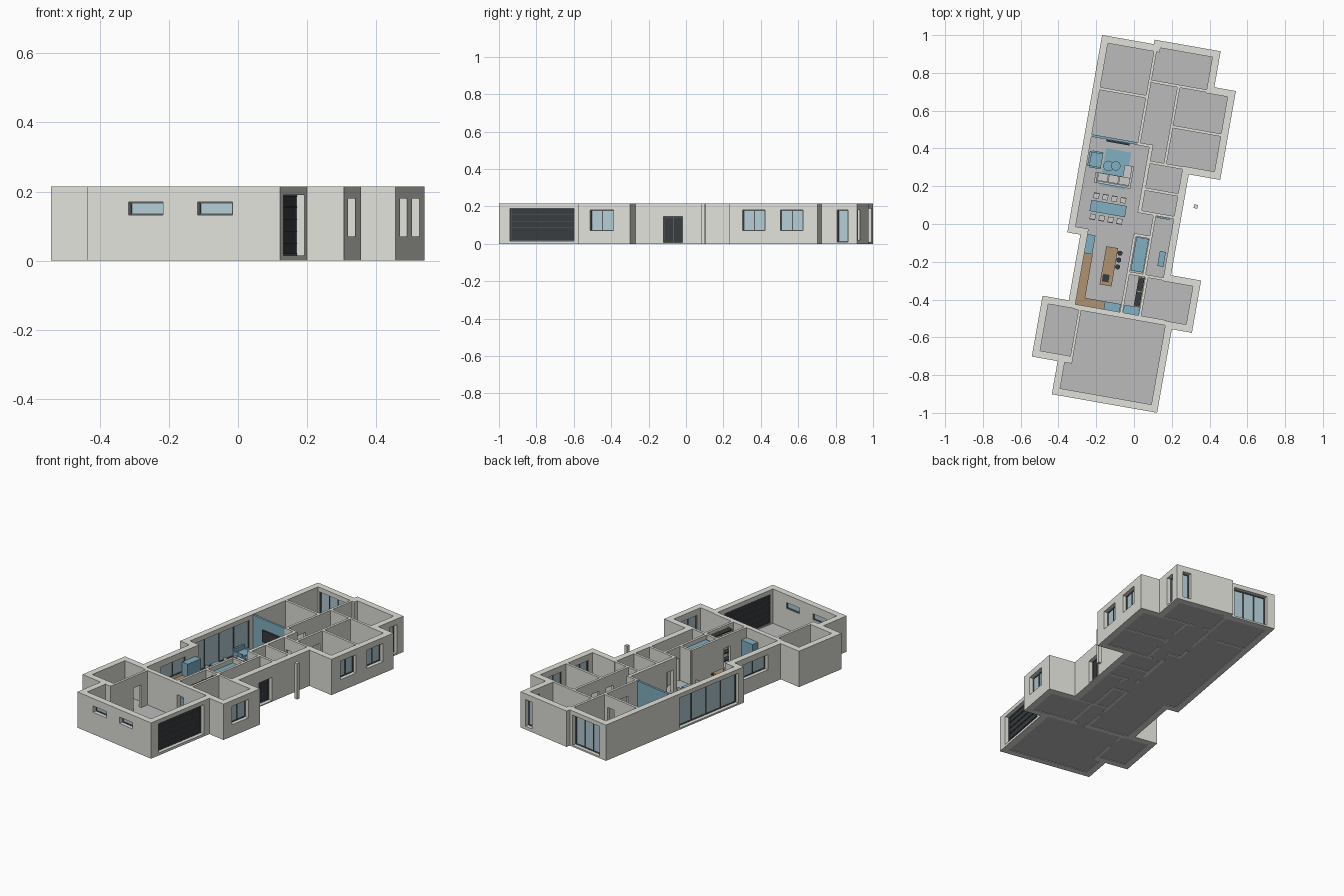
import bpy, bmesh
from math import radians
from mathutils import Matrix

if "Cube" in bpy.data.objects:
    bpy.data.objects.remove(bpy.data.objects["Cube"])

H, T, DOOR = 0.215, 0.038, 0.145          # wall height, outer wall thickness, inner door height
TURN = Matrix.Rotation(radians(-10), 4, 'Z')  # the plan is drawn square, then turned
OUTLINE = [(-.34, .956), (-.062, .956), (-.062, .98), (.293, .98), (.293, .787), (.409, .787),
           (.409, .309), (.24, .309), (.24, -.233), (.402, -.233), (.402, -.514), (.294, -.514),
           (.294, -.963), (-.272, -.963), (-.272, -.785), (-.411, -.785), (-.411, -.458),
           (-.27, -.458), (-.27, -.105), (-.34, -.105)]


def mat(name, r, g, b):
    m = bpy.data.materials.new(name)
    m.diffuse_color = (r, g, b, 1)
    m.use_nodes = True
    m.node_tree.nodes["Principled BSDF"].inputs["Base Color"].default_value = m.diffuse_color
    return m


BLUE = mat("blue", .22, .43, .54)
GLASS = mat("glass", .45, .6, .66)
WOOD = mat("wood", .43, .29, .16)
DARK = mat("dark", .04, .045, .05)
FRAME = mat("frame", .1, .11, .12)
FLOOR = mat("floor", .5, .5, .5)
WALL = mat("wall", .75, .75, .7)
PALE = mat("pale", .75, .75, .72)


def finish(name, bm, m=None):
    bmesh.ops.recalc_face_normals(bm, faces=bm.faces)
    me = bpy.data.meshes.new(name)
    bm.to_mesh(me)
    bm.free()
    ob = bpy.data.objects.new(name, me)
    bpy.context.collection.objects.link(ob)
    ob.matrix_world = TURN
    if m:
        me.materials.append(m)
    return ob


def cube(bm, x0, x1, y0, y1, z0, z1):
    mtx = Matrix.Translation(((x0 + x1) / 2, (y0 + y1) / 2, (z0 + z1) / 2)) \
        @ Matrix.Diagonal((x1 - x0, y1 - y0, z1 - z0, 1))
    bmesh.ops.create_cube(bm, size=1, matrix=mtx)


def boxes(name, items, m=None):
    bm = bmesh.new()
    for b in items:
        cube(bm, *b)
    return finish(name, bm, m)


def rods(name, items, m, sides=24):
    # upright cylinders: x, y, radius, z0, z1
    bm = bmesh.new()
    for x, y, r, z0, z1 in items:
        bmesh.ops.create_cone(bm, cap_ends=True, segments=sides, radius1=r, radius2=r, depth=z1 - z0,
                              matrix=Matrix.Translation((x, y, (z0 + z1) / 2)))
    ob = finish(name, bm, m)
    for p in ob.data.polygons:
        p.use_smooth = abs(p.normal.z) < .5


def plan(name, keep_ring, z0, z1, m):
    # outline inset by the wall thickness; keep the ring (walls) or the middle (floor)
    bm = bmesh.new()
    mid = bm.faces.new([bm.verts.new((x, y, z0)) for x, y in reversed(OUTLINE)])
    bm.normal_update()
    ring = bmesh.ops.inset_region(bm, faces=[mid], thickness=T, use_boundary=True, use_even_offset=True)["faces"]
    bmesh.ops.delete(bm, geom=[mid] if keep_ring else ring, context='FACES')
    up = bmesh.ops.extrude_face_region(bm, geom=bm.faces[:], use_keep_orig=True)["geom"]
    bmesh.ops.translate(bm, vec=(0, 0, z1 - z0), verts=[g for g in up if isinstance(g, bmesh.types.BMVert)])
    return finish(name, bm, m)


walls = plan("outer_walls", True, 0, H, WALL)
plan("floor", False, .003, .009, FLOOR)

# Openings in the outer walls, with frames and panes
cuts = []


def along(axis, a, b, d0, d1, z0, z1):
    d0, d1 = sorted((d0, d1))
    return (d0, d1, a, b, z0, z1) if axis == 'x' else (a, b, d0, d1, z0, z1)


def opening(name, axis, pos, side, a, b, z0, z1, panes=2, rows=1, m=GLASS):
    # pos = outer face of the wall, side = +1/-1 outward direction
    cuts.append(along(axis, a, b, pos + side * .01, pos - side * (T + .01), z0, z1))
    f, near, far = .005, pos - side * .022, pos - side * .034
    bars = [along(axis, a, b, near, far, z, z + f) for z in (z0, z1 - f)]
    bars += [along(axis, s, s + f, near, far, z0 + f, z1 - f)
             for s in [a + i * (b - a - f) / panes for i in range(panes + 1)]]
    bars += [along(axis, a + f, b - f, near, far, z0 + i * (z1 - z0) / rows - .001, z0 + i * (z1 - z0) / rows + .001)
             for i in range(1, rows)]
    boxes(name + "_frame", bars, FRAME)
    boxes(name + "_pane", [along(axis, a + .002, b - .002, pos - side * .026, pos - side * .03,
                                 z0 + .002, z1 - .002)], m)


opening("bedroom_window_a", 'x', .409, 1, .38, .50, .07, .18)
opening("bedroom_window_b", 'x', .409, 1, .585, .707, .07, .18)
opening("office_window", 'x', .402, 1, -.45, -.322, .07, .18)
opening("side_glass_door", 'x', .293, 1, .872, .93, .01, .18, 1)
opening("back_narrow_window", 'y', .98, 1, .205, .255, .02, .18, 1)
opening("back_slider", 'y', .956, 1, -.29, -.085, .01, .19, 3)
opening("living_slider", 'x', -.34, -1, -.065, .39, .01, .19, 4)
opening("kitchen_window", 'x', -.27, -1, -.36, -.17, .09, .18)
opening("garage_window_a", 'y', -.963, -1, -.152, -.05, .132, .17, 1)
opening("garage_window_b", 'y', -.963, -1, .051, .153, .132, .17, 1)
opening("garage_door", 'x', .294, 1, -.905, -.555, .015, .19, 1, 5, DARK)
opening("front_door", 'x', .24, 1, -.08, .022, .006, .145, 2, 1, DARK)

cutter = boxes("wall_cutter", cuts)
cutter.hide_render = True
mod = walls.modifiers.new("openings", 'BOOLEAN')
mod.operation, mod.solver, mod.object = 'DIFFERENCE', 'EXACT', cutter
cut_mesh = bpy.data.meshes.new_from_object(walls.evaluated_get(bpy.context.evaluated_depsgraph_get()))
walls.modifiers.clear()
walls.data = cut_mesh
bpy.data.objects.remove(cutter)

# Inner walls, each with optional doorways
inner = []


def inner_wall(axis, pos, a, b, doors=(), t=.015):
    s = a
    for d0, d1 in sorted(doors):
        inner.append(along(axis, s, d0, pos - t / 2, pos + t / 2, 0, H))
        inner.append(along(axis, d0, d1, pos - t / 2, pos + t / 2, DOOR, H))
        s = d1
    inner.append(along(axis, s, b, pos - t / 2, pos + t / 2, 0, H))


inner_wall('y', .675, -.302, -.055, [(-.13, -.08)])
inner_wall('x', -.048, .43, .942, [(.50, .56)])
inner_wall('y', .76, -.04, .26, [(.0, .055)])
inner_wall('x', .107, .34, .755, [(.46, .515), (.57, .625)])
inner_wall('y', .543, .11, .371)
inner_wall('y', .337, .02, .235, [(.04, .08)])
inner_wall('y', .422, -.055, .01)
inner_wall('x', .018, .07, .43, [(.09, .14), (.355, .41)], .02)
inner_wall('y', .192, .028, .202)
inner_wall('y', .07, .008, .202, [(.03, .08)])
inner_wall('x', .10, -.255, .063, [(-.04, .015)])
inner_wall('y', -.055, .012, .10)
inner_wall('x', .015, -.472, -.055, [(-.35, -.30)])
inner_wall('y', -.26, .02, .21)
inner_wall('x', .115, -.472, -.266)
inner_wall('y', -.486, -.232, .257, [(.03, .08)], .028)
inner_wall('x', -.203, -.785, -.495, [(-.61, -.55)])
inner_wall('y', -.766, -.238, -.203, (), T)
boxes("inner_walls", inner, WALL)
boxes("porch_post", [(.296, .316, .138, .158, 0, H)], WALL)

# Living room
boxes("feature_wall", [(-.302, -.055, .416, .429, .005, H - .003)], BLUE)
boxes("television", [(-.22, -.097, .405, .415, .08, .15)], DARK)
boxes("rug", [(-.215, -.08, .17, .37, .009, .012)], BLUE)
boxes("sofa", [(-.235, -.052, .192, .237, .012, .036), (-.235, -.052, .18, .192, .012, .06),
               (-.102, -.064, .237, .30, .012, .036), (-.064, -.052, .192, .30, .012, .055),
               (-.247, -.235, .18, .237, .012, .048)], PALE)
boxes("sofa_cushions", [(-.232 + i * .057, -.178 + i * .057, .194, .236, .036, .044) for i in range(3)], PALE)
boxes("armchair", [(-.285, -.225, .265, .335, .01, .04), (-.297, -.285, .26, .34, .01, .065),
                   (-.285, -.225, .255, .265, .01, .05), (-.285, -.225, .335, .345, .01, .05)], BLUE)
rods("coffee_tables", [(-.186, .279, .028, .034, .04), (-.148, .286, .025, .042, .048),
                       (-.186, .279, .006, .012, .034), (-.148, .286, .006, .012, .042)], BLUE)

# Dining table and eight chairs
boxes("dining_table", [(-.244, -.054, .027, .087, .058, .064)] +
      [(x, x + .008, y, y + .008, .009, .058) for x in (-.238, -.068) for y in (.032, .074)], BLUE)
chairs = []
for i in range(4):
    for y, s in ((.113, 1), (0, -1)):
        x, back = -.222 + i * .048, sorted((y + s * .011, y + s * .016))
        chairs.append((x - .015, x + .015, y - .015, y + .015, .036, .041))
        chairs.append((x - .015, x + .015, *back, .041, .078))
        chairs += [(x + dx, x + dx + .004, y + dy, y + dy + .004, .009, .036)
                   for dx in (-.014, .01) for dy in (-.014, .01)]
boxes("dining_chairs", chairs, PALE)

# Kitchen
boxes("island", [(-.12, -.068, -.342, -.145, .009, .07), (-.124, -.06, -.346, -.141, .07, .075)], WOOD)
boxes("cooktop", [(-.115, -.08, -.328, -.288, .075, .077)], DARK)
rods("stools", [s for i in range(3) for s in ((-.046, -.165 - i * .037, .013, .05, .056),
                                             (-.046, -.165 - i * .037, .003, .009, .05),
                                             (-.046, -.165 - i * .037, .010, .009, .012))], DARK, 16)
boxes("counter", [(-.232, -.187, -.472, -.197, .009, .075), (-.187, -.08, -.472, -.43, .009, .075)], WOOD)
boxes("fridge", [(-.232, -.19, -.197, -.095, .009, .155)], BLUE)
boxes("oven_tower", [(-.08, .005, -.472, -.43, .009, .155)], BLUE)

# Hall, pantry and closet
boxes("closet", [(.025, .091, -.245, -.065, .009, .19)], BLUE)
boxes("hall_bench", [(.16, .192, -.197, -.117, .009, .05)], BLUE)
boxes("hall_mirror", [(.11, .18, .054, .062, .03, .16)], BLUE)
boxes("pantry_cabinet", [(.024, .107, -.472, -.43, .009, .12)], BLUE)
boxes("shelf_ends", [(.072, .106, y, y + .005, .009, .2) for y in (-.43, -.35, -.273)], WOOD)
boxes("shelf_boards", [(.074, .105, -.425, -.273, z, z + .006) for z in (.02, .065, .11, .155, .19)], DARK)
